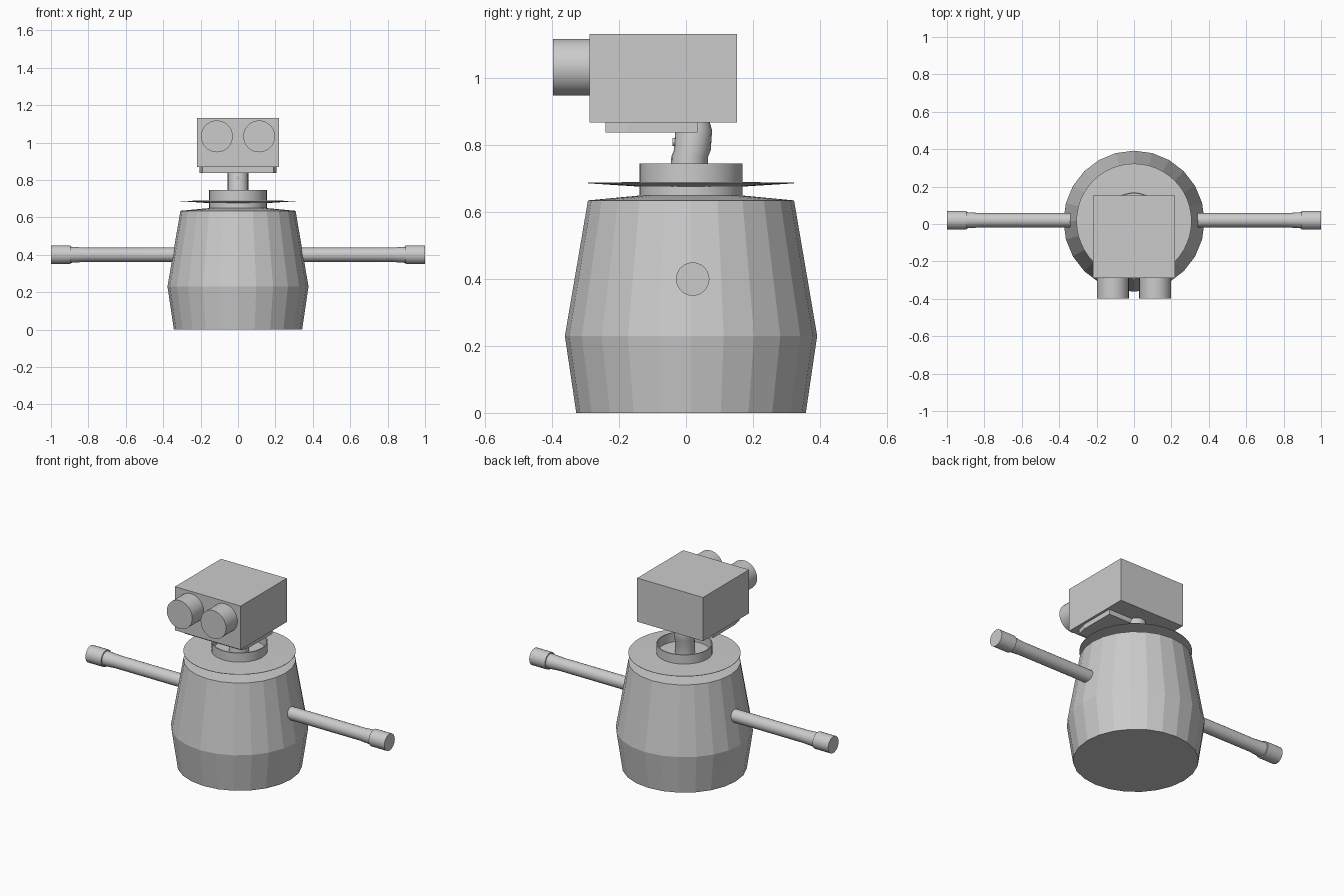
import bpy, bmesh, math
from mathutils import Matrix, Vector

if "Cube" in bpy.data.objects:
    bpy.data.objects.remove(bpy.data.objects["Cube"])


def add_object(name, bm, smooth=None):
    bmesh.ops.recalc_face_normals(bm, faces=bm.faces)
    mesh = bpy.data.meshes.new(name)
    bm.to_mesh(mesh)
    bm.free()
    ob = bpy.data.objects.new(name, mesh)
    bpy.context.collection.objects.link(ob)
    if smooth:
        bpy.ops.object.select_all(action='DESELECT')
        ob.select_set(True)
        bpy.context.view_layer.objects.active = ob
        bpy.ops.object.shade_smooth_by_angle(angle=math.radians(smooth))
    return ob


def lathe(name, profile, sides, matrix, smooth=None):
    """Skin rings of (radius, height, x offset, y offset), capping both ends."""
    bm = bmesh.new()
    rings = []
    for r, z, *off in profile:
        ox, oy = off if off else (0, 0)
        rings.append([bm.verts.new(matrix @ Vector((
            ox + r * math.cos(2 * math.pi * i / sides),
            oy + r * math.sin(2 * math.pi * i / sides), z))) for i in range(sides)])
    for a, b in zip(rings, rings[1:]):
        for i in range(sides):
            j = (i + 1) % sides
            bm.faces.new((a[i], a[j], b[j], b[i]))
    bm.faces.new(rings[0])
    bm.faces.new(rings[-1])
    return add_object(name, bm, smooth)


def prism(name, outline, z0, z1):
    bm = bmesh.new()
    face = bm.faces.new([bm.verts.new((x, y, z0)) for x, y in outline])
    ext = bmesh.ops.extrude_face_region(bm, geom=[face])
    bmesh.ops.translate(bm, vec=(0, 0, z1 - z0),
                        verts=[v for v in ext['geom'] if isinstance(v, bmesh.types.BMVert)])
    return add_object(name, bm)


axis = Matrix.Translation((0, 0.015, 0))

# Barrel body, thin lid and open collar
lathe("body", [(0.343, 0), (0.377, 0.23), (0.308, 0.635), (0.15, 0.65)], 24, axis)
lathe("lid", [(0.15, 0.676), (0.308, 0.686), (0.308, 0.688), (0.15, 0.69)], 48, axis)
lathe("collar", [(0.154, 0.645), (0.154, 0.745), (0.148, 0.745), (0.148, 0.69)],
      32, axis, 30)

# Slightly bent neck
lathe("neck", [(0.055, 0.68, 0, -0.006), (0.055, 0.765, 0, -0.004),
               (0.055, 0.785, 0, 0.004), (0.055, 0.845, 0, 0.008),
               (0.048, 0.868, 0, 0.008)], 20, axis, 35)
lathe("neck_pin", [(0.012, 0), (0.012, 0.05)], 12,
      Matrix.Translation((0, 0.01, 0.81)) @ Matrix.Rotation(math.pi / 2, 4, 'X'), 30)

# Mounting plate under the head
prism("mounting_plate", [(-0.19, -0.24), (0.19, -0.24), (0.205, -0.175),
                         (0.205, 0.035), (-0.205, 0.035), (-0.205, -0.175)], 0.838, 0.869)

for side, label in ((-1, "left"), (1, "right")):
    # Half of the box head and its lens barrel
    prism("head_" + label, [(0, -0.288), (side * 0.22, -0.288),
                            (side * 0.22, 0.152), (0, 0.152)], 0.868, 1.132)
    lathe("eye_" + label, [(0.085, -0.02), (0.085, 0.109)], 32,
          Matrix.Translation((side * 0.113, -0.288, 1.033))
          @ Matrix.Rotation(math.pi / 2, 4, 'X'), 30)
    # Straight arm with a wrist swell and end cap
    arm = Matrix.Translation((0, 0.02, 0.4)) @ Matrix.Rotation(side * math.pi / 2, 4, 'Y')
    lathe("arm_" + label, [(0.038, 0.30), (0.038, 0.82), (0.041, 0.86), (0.044, 0.91)],
          20, arm, 30)
    lathe("hand_" + label, [(0.05, 0.895), (0.05, 1.0)], 24, arm, 30)
